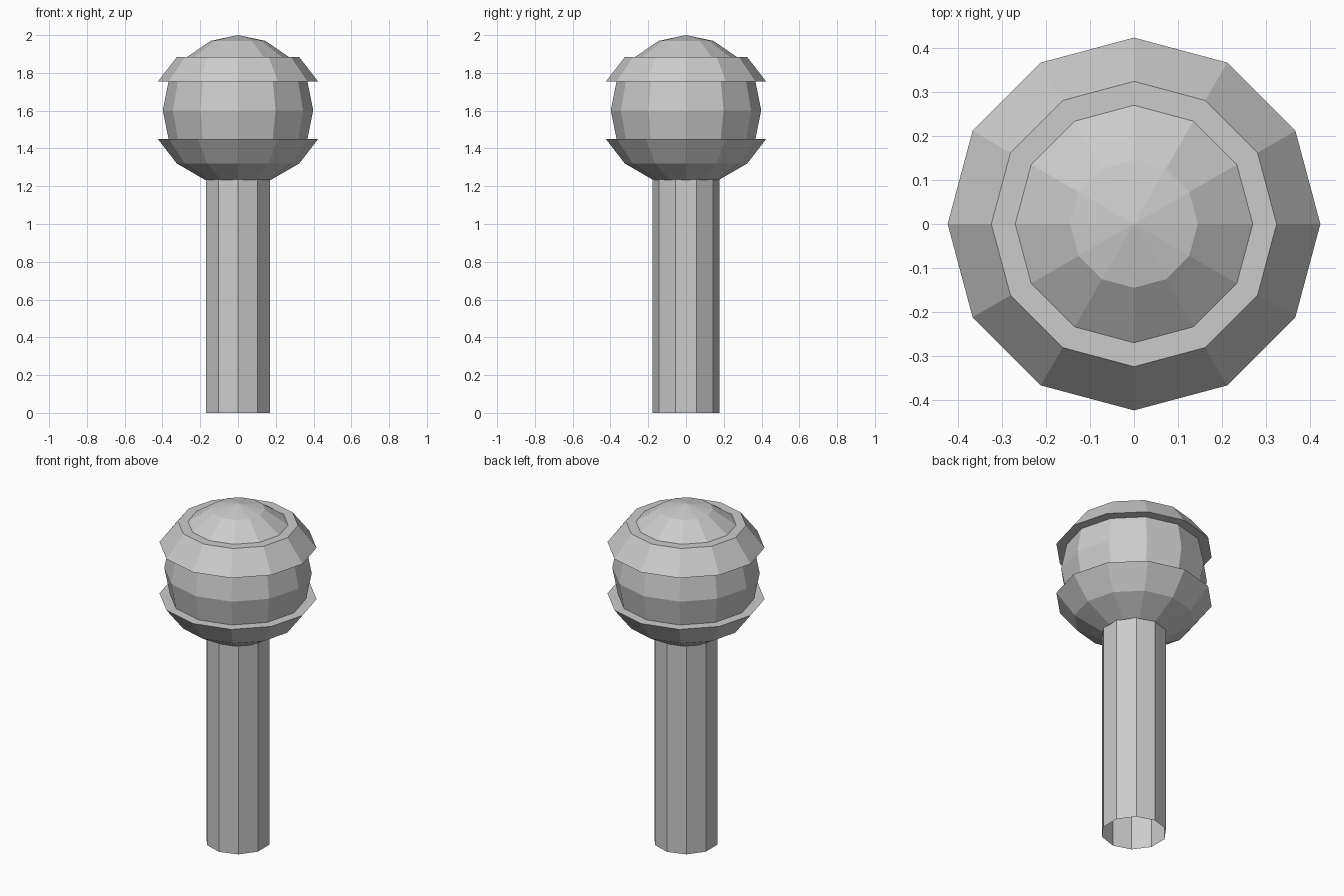
import bpy, bmesh
from math import sin, cos, pi, radians

if "Cube" in bpy.data.objects:
    bpy.data.objects.remove(bpy.data.objects["Cube"])


def lathe(name, profile, sides, start):
    """Revolve (radius, z) points around z; a zero radius makes a pole."""
    bm = bmesh.new()
    rings = []
    for r, z in profile:
        if r == 0:
            rings.append([bm.verts.new((0, 0, z))] * sides)
        else:
            rings.append([bm.verts.new((r * cos(start + 2 * pi * i / sides),
                                        r * sin(start + 2 * pi * i / sides), z))
                          for i in range(sides)])
    for a, b in zip(rings, rings[1:]):
        for i in range(sides):
            j = (i + 1) % sides
            corners = list(dict.fromkeys((a[i], a[j], b[j], b[i])))
            bm.faces.new(corners)
    bmesh.ops.recalc_face_normals(bm, faces=bm.faces)
    mesh = bpy.data.meshes.new(name)
    bm.to_mesh(mesh)
    bm.free()
    obj = bpy.data.objects.new(name, mesh)
    bpy.context.collection.objects.link(obj)
    return obj


# Ball head: an 8-ring sphere whose bands are scaled in or out in steps
R, CENTRE = 0.398, 1.602


def ring(k, scale):
    a = radians(22.5 * k)
    return (R * sin(a) * scale, CENTRE + R * cos(a))


head = [(0, CENTRE + R), ring(1, 0.953), ring(2, 0.96),   # top cap
        ring(2, 1.153), ring(3, 1.153),                   # upper collar
        ring(3, 1), ring(4, 1), ring(5, 1),               # middle
        ring(5, 1.153), ring(6, 1.153), ring(7, 1.153),   # lower collar
        (0, CENTRE - R)]
lathe("ball_head", head, 12, 0)

# Handle: open ten-sided tube
lathe("handle", [(0.177, 0), (0.177, 1.236)], 10, pi / 2)
